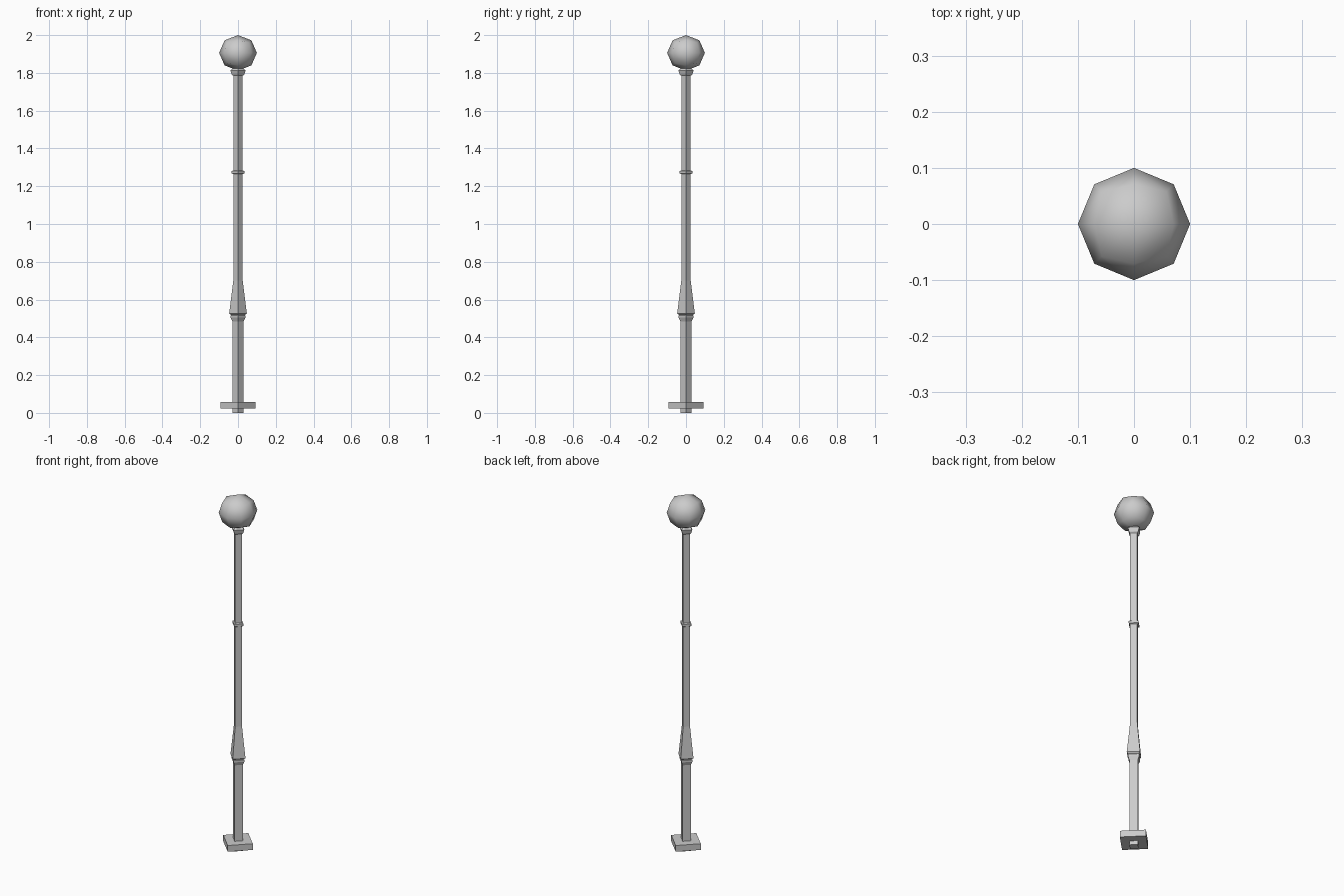
import bpy, bmesh, math

if "Cube" in bpy.data.objects:
    bpy.data.objects.remove(bpy.data.objects["Cube"])


def lathe(name, profile, sides=4, smooth=False):
    """Stack of square rings (corners on the x and y axes), capped at both ends."""
    bm = bmesh.new()
    rings = []
    for r, z in profile:
        rings.append([bm.verts.new((r * math.cos(2 * math.pi * i / sides),
                                    r * math.sin(2 * math.pi * i / sides), z))
                      for i in range(sides)])
    for a, b in zip(rings, rings[1:]):
        for i in range(sides):
            j = (i + 1) % sides
            bm.faces.new((a[i], a[j], b[j], b[i])).smooth = smooth
    bm.faces.new(rings[0][::-1])
    bm.faces.new(rings[-1])
    me = bpy.data.meshes.new(name)
    bm.to_mesh(me)
    bm.free()
    ob = bpy.data.objects.new(name, me)
    bpy.context.collection.objects.link(ob)
    return ob


# Foot plate and square pedestal with a flared cap
lathe("foot_plate", [(0.092, 0.022), (0.092, 0.057)])
lathe("pedestal", [(0.03, 0), (0.03, 0.485), (0.04, 0.505), (0.04, 0.515), (0.03, 0.525)])

# Tapered sleeve running into the slim pole, with a mid ring and top collar
lathe("pole", [(0.036, 0.518), (0.047, 0.526), (0.045, 0.54), (0.025, 0.70), (0.025, 1.80)])
lathe("mid_ring", [(0.026, 1.264), (0.034, 1.268), (0.034, 1.28), (0.026, 1.284)])
lathe("top_collar", [(0.026, 1.785), (0.033, 1.792), (0.04, 1.813), (0.03, 1.822)])

# Faceted globe: cube subdivided once and pushed out to a ball
bm = bmesh.new()
bmesh.ops.create_cube(bm, size=2)
bmesh.ops.subdivide_edges(bm, edges=bm.edges[:], cuts=1, use_grid_fill=True)
for v in bm.verts:
    v.co = v.co.normalized()
    v.co.x *= 0.1
    v.co.y *= 0.1
    v.co.z = v.co.z * 0.094 + 1.906
for f in bm.faces:
    f.smooth = True
me = bpy.data.meshes.new("globe")
bm.to_mesh(me)
bm.free()
bpy.context.collection.objects.link(bpy.data.objects.new("globe", me))
